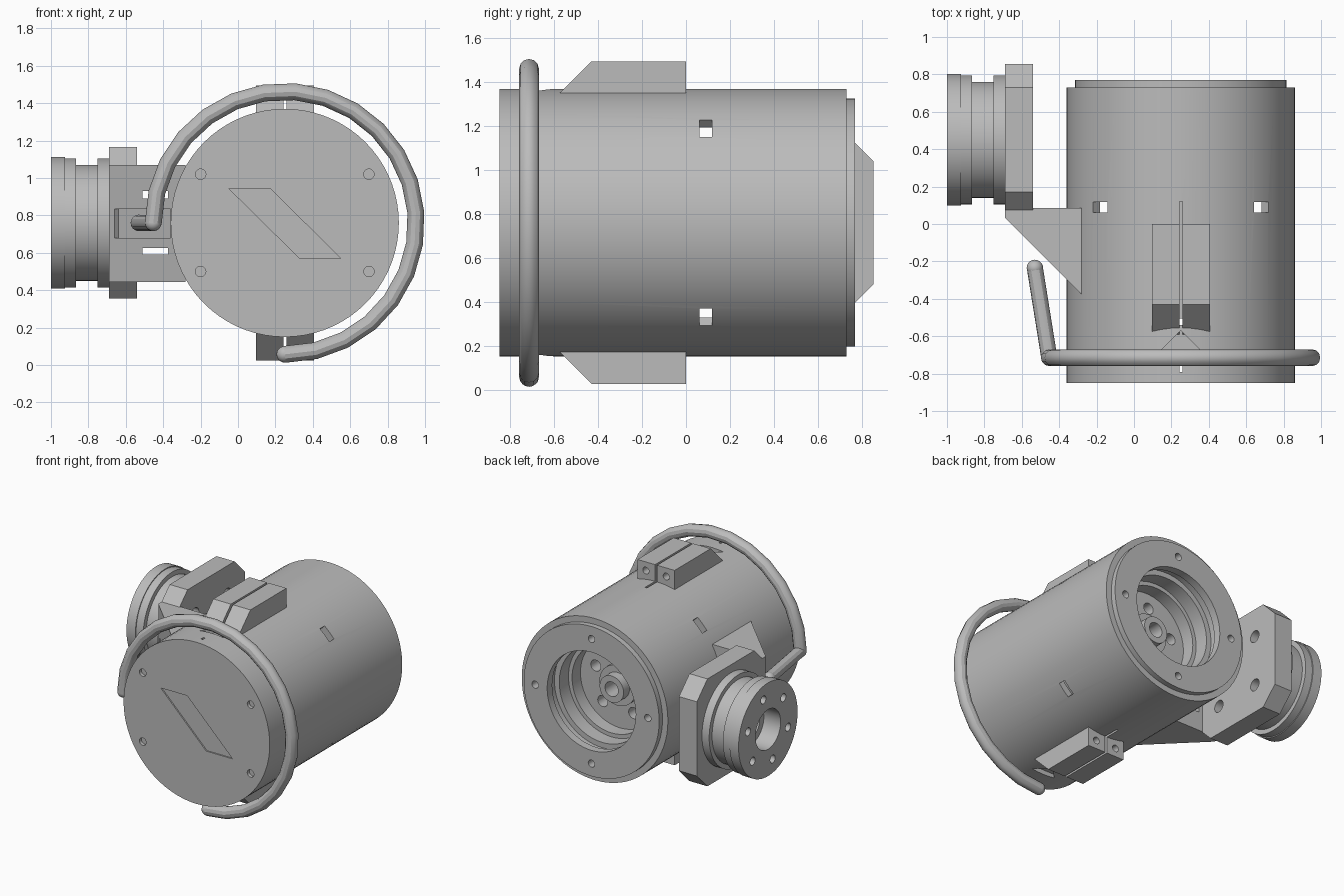
import bpy, bmesh, math
from mathutils import Matrix, Vector

if "Cube" in bpy.data.objects:
    bpy.data.objects.remove(bpy.data.objects["Cube"])

grey = bpy.data.materials.new("machined_grey")
grey.use_nodes = True
COLOUR = (0.5, 0.5, 0.5, 1)
grey.diffuse_color = COLOUR
grey.node_tree.nodes["Principled BSDF"].inputs["Base Color"].default_value = COLOUR

CX, CZ = 0.25, 0.76      # main body axis, running along y
FY = 0.45                # side flange axis, running along x


def place(axis, a, u, v):
    return {"X": (a, u, v), "Y": (u, a, v), "Z": (u, v, a)}[axis]


def finish(name, bm):
    bmesh.ops.recalc_face_normals(bm, faces=bm.faces)
    mesh = bpy.data.meshes.new(name)
    bm.to_mesh(mesh)
    bm.free()
    mesh.materials.append(grey)
    obj = bpy.data.objects.new(name, mesh)
    bpy.context.collection.objects.link(obj)
    return obj


def prism(name, points, axis, lo, hi):
    """Extrude a 2D outline along an axis."""
    bm = bmesh.new()
    ends = [[bm.verts.new(place(axis, a, u, v)) for u, v in points] for a in (lo, hi)]
    bm.faces.new(ends[0])
    bm.faces.new(ends[1])
    n = len(points)
    for i in range(n):
        j = (i + 1) % n
        bm.faces.new((ends[0][i], ends[0][j], ends[1][j], ends[1][i]))
    return finish(name, bm)


def lathe(name, profile, axis, cu, cv, steps=72):
    """Revolve (radius, position) pairs that start and end on the axis."""
    bm = bmesh.new()
    rings = []
    for r, a in profile:
        if r == 0:
            rings.append([bm.verts.new(place(axis, a, cu, cv))] * steps)
        else:
            angles = [math.tau * k / steps for k in range(steps)]
            rings.append([bm.verts.new(place(axis, a, cu + r * math.cos(t), cv + r * math.sin(t)))
                          for t in angles])
    for p, q in zip(rings, rings[1:]):
        for k in range(steps):
            m = (k + 1) % steps
            corners = list(dict.fromkeys((p[k], p[m], q[m], q[k])))
            if len(corners) > 2:
                bm.faces.new(corners)
    return finish(name, bm)


def pin(axis, u, v, r, lo, hi):
    return lathe("cutter", [(0, lo), (r, lo), (r, hi), (0, hi)], axis, u, v, 20)


def box(x0, x1, y0, y1, z0, z1):
    return prism("cutter", [(x0, y0), (x1, y0), (x1, y1), (x0, y1)], "Z", z0, z1)


def turned_box(size, centre, angle, axis):
    bm = bmesh.new()
    bmesh.ops.create_cube(bm, size=1, matrix=Matrix.Translation(centre)
                          @ Matrix.Rotation(angle, 4, axis) @ Matrix.Diagonal((*size, 1)))
    return finish("cutter", bm)


def cut(obj, cutters):
    bpy.context.view_layer.objects.active = obj
    for c in cutters:
        c.hide_render = True
        mod = obj.modifiers.new("cut", "BOOLEAN")
        mod.operation, mod.solver, mod.object = "DIFFERENCE", "EXACT", c
        bpy.ops.object.modifier_apply(modifier=mod.name)
        bpy.data.objects.remove(c)


def smooth(obj):
    bpy.ops.object.select_all(action="DESELECT")
    obj.select_set(True)
    bpy.context.view_layer.objects.active = obj
    bpy.ops.object.shade_smooth_by_angle(angle=math.radians(30))


def around(count, radius, start=0):
    return [(radius * math.cos(start + math.tau * k / count),
             radius * math.sin(start + math.tau * k / count)) for k in range(count)]


# Main housing with stepped rear bore and central hub
body = lathe("main_housing", [
    (0, -.85), (.61, -.85), (.61, .73), (.565, .73), (.565, .77), (.37, .77),
    (.37, .71), (.40, .71), (.40, .64), (.36, .64), (.36, .53), (.33, .53),
    (.33, .43), (.15, .43), (.15, .46), (.1, .46), (.1, .53), (.055, .53),
    (.055, .4), (0, .4)], "Y", CX, CZ)
hollow = lathe("cutter", [(0, -.8), (.56, -.8), (.56, .32), (.3, .32),
                          (.3, -.505), (0, -.505)], "Y", CX, CZ)
cutters = [hollow]
# Front screw holes and shallow slanted recess
for sx in (-1, 1):
    for sz in (-1, 1):
        cutters.append(pin("Y", CX + .45 * sx, CZ + .26 * sz, .028, -.9, -.825))
cutters.append(prism("cutter", [(-.05, .945), (.17, .945), (.55, .57), (.33, .57)],
                     "Y", -.9, -.84))
# Rear lip holes and bore floor holes
cutters += [pin("Y", CX + u, CZ + v, .027, .68, .9) for u, v in around(4, .47)]
cutters += [pin("Y", CX + u, CZ + v, .042, .25, .5) for u, v in around(5, .22, .4)]
# Four side windows
for u, v in around(4, .61, math.pi / 4):
    cutters.append(turned_box((.2, .055, .11), (CX + u, .09, CZ + v),
                              -math.atan2(v, u), "Y"))
# Clamp slits and wedge notches, above and below
for s in (-1, 1):
    z0, z1 = sorted((CZ + s * .5, CZ + s * .8))
    cutters.append(box(CX - .008, CX + .008, -.54, .12, z0, z1))
    cutters.append(box(CX - .008, CX + .008, -.79, -.76, z0, z1))
    z0, z1 = sorted((CZ + s * .575, CZ + s * .8))
    cutters.append(prism("cutter", [(CX - .1, -.67), (CX + .1, -.67), (CX, -.57)],
                         "Z", z0, z1))
cut(body, cutters)
smooth(body)

# Split clamp lugs on top and bottom
for s, level in ((1, "top"), (-1, "bottom")):
    outline = [(0, CZ + s * .57), (0, CZ + s * .735), (-.43, CZ + s * .735),
               (-.595, CZ + s * .57)]
    for side, label in ((1, "left"), (-1, "right")):
        lo, hi = sorted((CX + side * .008, CX + side * .155))
        lug = prism(f"{level}_lug_{label}", outline, "X", lo, hi)
        cut(lug, [pin("Y", CX + side * .085, CZ + s * .67, .026, -.1, .1)])
        smooth(lug)

# Wedge bracket with slots and a pocket on its sloping face
bracket = prism("wedge_bracket", [(-.69, .035), (-.28, -.375), (-.28, .085), (-.69, .085)],
                "Z", .445, 1.07)
mid = Vector((-.51, -.145, .757))
cut(bracket, [box(-.51, -.375, -.5, .2, .89, .93),
              box(-.51, -.375, -.5, .2, .59, .625),
              turned_box((.424, .06, .155), mid, -math.pi / 4, "Z")])

# Chamfered mounting plate
h, c = .405, .28
plate = prism("mounting_plate", [
    (FY + a, CZ + b) for a, b in ((h, c), (c, h), (-c, h), (-h, c),
                                  (-h, -c), (-c, -h), (c, -h), (h, -c))],
    "X", -.69, -.54)
holes = []
for u, v in around(4, .27, math.pi / 4):
    holes.append(pin("X", FY + u, CZ + v, .045, -.6, -.5))
    holes.append(pin("X", FY + u, CZ + v, .024, -.65, -.5))
cut(plate, holes)
smooth(plate)

# Grooved round flange with bore and bolt circle
flange = lathe("round_flange", [
    (0, -.8), (.1, -.8), (.1, -.86), (.15, -.86), (.15, -1), (.352, -1), (.352, -.925),
    (.345, -.925), (.345, -.865), (.31, -.865), (.31, -.75), (.345, -.75),
    (.345, -.685), (0, -.685)], "X", FY, CZ)
cut(flange, [pin("X", FY + u, CZ + v, .03, -1.1, -.93) for u, v in around(6, .25, .3)])
smooth(flange)


# Bent tube handle, wrapping three quarters of the front
def tube(name, points, radius):
    data = bpy.data.curves.new(name, "CURVE")
    data.dimensions = "3D"
    data.bevel_depth, data.bevel_resolution = radius, 4
    data.use_fill_caps = True
    spline = data.splines.new("POLY")
    spline.points.add(len(points) - 1)
    for p, co in zip(spline.points, points):
        p.co = (*co, 1)
    data.materials.append(grey)
    obj = bpy.data.objects.new(name, data)
    bpy.context.collection.objects.link(obj)
    bpy.ops.object.select_all(action="DESELECT")
    obj.select_set(True)
    bpy.context.view_layer.objects.active = obj
    bpy.ops.object.convert(target="MESH")
    smooth(bpy.context.view_layer.objects.active)


steps = 20
arc = []
for k in range(steps + 1):
    t = -math.pi / 2 + 1.5 * math.pi * k / steps
    arc.append((CX + .703 * math.cos(t), -.715, CZ + .703 * math.sin(t)))
tail = (-.53, -.235, CZ)
tube("handle_ring", arc, .045)
tube("handle_arm", [arc[-1], tail], .043)
for label, point in (("start", arc[0]), ("bend", arc[-1]), ("end", tail)):
    bm = bmesh.new()
    bmesh.ops.create_uvsphere(bm, u_segments=20, v_segments=12, radius=.044,
                              matrix=Matrix.Translation(point))
    smooth(finish("handle_" + label, bm))
